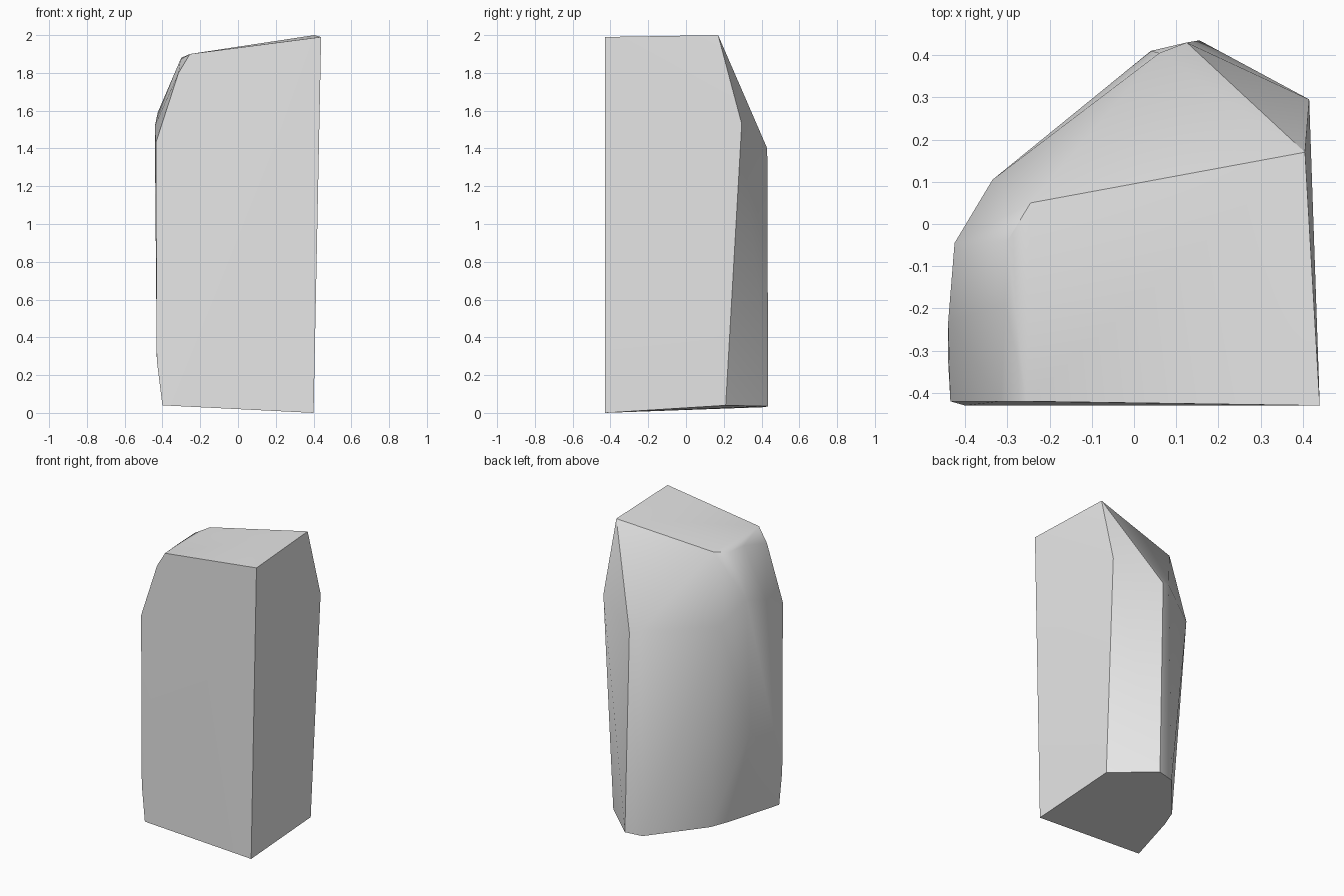
import bpy
import bmesh
from math import radians

# Remove the default cube
default_cube = bpy.data.objects.get("Cube")
if default_cube:
    bpy.data.objects.remove(default_cube, do_unlink=True)


def make_material(name, colour):
    material = bpy.data.materials.new(name)
    material.use_nodes = True
    material.diffuse_color = colour
    shader = next(n for n in material.node_tree.nodes if n.type == 'BSDF_PRINCIPLED')
    shader.inputs["Base Color"].default_value = colour
    return material


def make_hull(name, rings, material):
    """Wrap the corner rings in one faceted convex shell."""
    bm = bmesh.new()
    for ring in rings:
        for corner in ring:
            bm.verts.new(corner)
    bmesh.ops.convex_hull(bm, input=list(bm.verts), use_existing_faces=False)
    # Drop any corner that fell inside the shell
    loose = [v for v in bm.verts if not v.link_faces]
    bmesh.ops.delete(bm, geom=loose, context='VERTS')
    bmesh.ops.recalc_face_normals(bm, faces=list(bm.faces))
    mesh = bpy.data.meshes.new(name)
    bm.to_mesh(mesh)
    bm.free()
    mesh.materials.append(material)
    obj = bpy.data.objects.new(name, mesh)
    bpy.context.collection.objects.link(obj)
    return obj


# Slanted top facet, starting at the front right corner
top_rim = [(.44, -.43, 1.99), (.405, .17, 2), (-.245, .05, 1.9),
           (-.3, -.04, 1.88), (-.305, -.19, 1.87), (-.255, -.42, 1.9)]

# Shoulder below the top, from the right side around the back to the front
shoulder = [(.415, .295, 1.53), (.125, .43, 1.4), (.06, .405, 1.42),
            (-.335, .105, 1.44), (-.425, -.045, 1.59), (-.44, -.23, 1.52),
            (-.44, -.33, 1.44), (-.435, -.42, 1.43), (-.315, -.42, 1.8)]

# Lower swelling on the rounded side
lower_side = [(-.4, -.12, .66), (-.43, -.42, .28)]

# Base outline, in the same order
base_rim = [(.4, -.43, 0), (.4, .21, .04), (.155, .435, .035), (.04, .41, .03),
            (-.24, .08, .04), (-.29, -.05, .04), (-.4, -.43, .04)]

stone_grey = make_material("stone grey", (.8, .8, .8, 1))
rock = make_hull("standing_rock", [top_rim, shoulder, lower_side, base_rim], stone_grey)

# Smooth the soft bends and keep the hard edges crisp
bpy.ops.object.select_all(action='DESELECT')
rock.select_set(True)
bpy.context.view_layer.objects.active = rock
bpy.ops.object.shade_smooth_by_angle(angle=radians(30))
